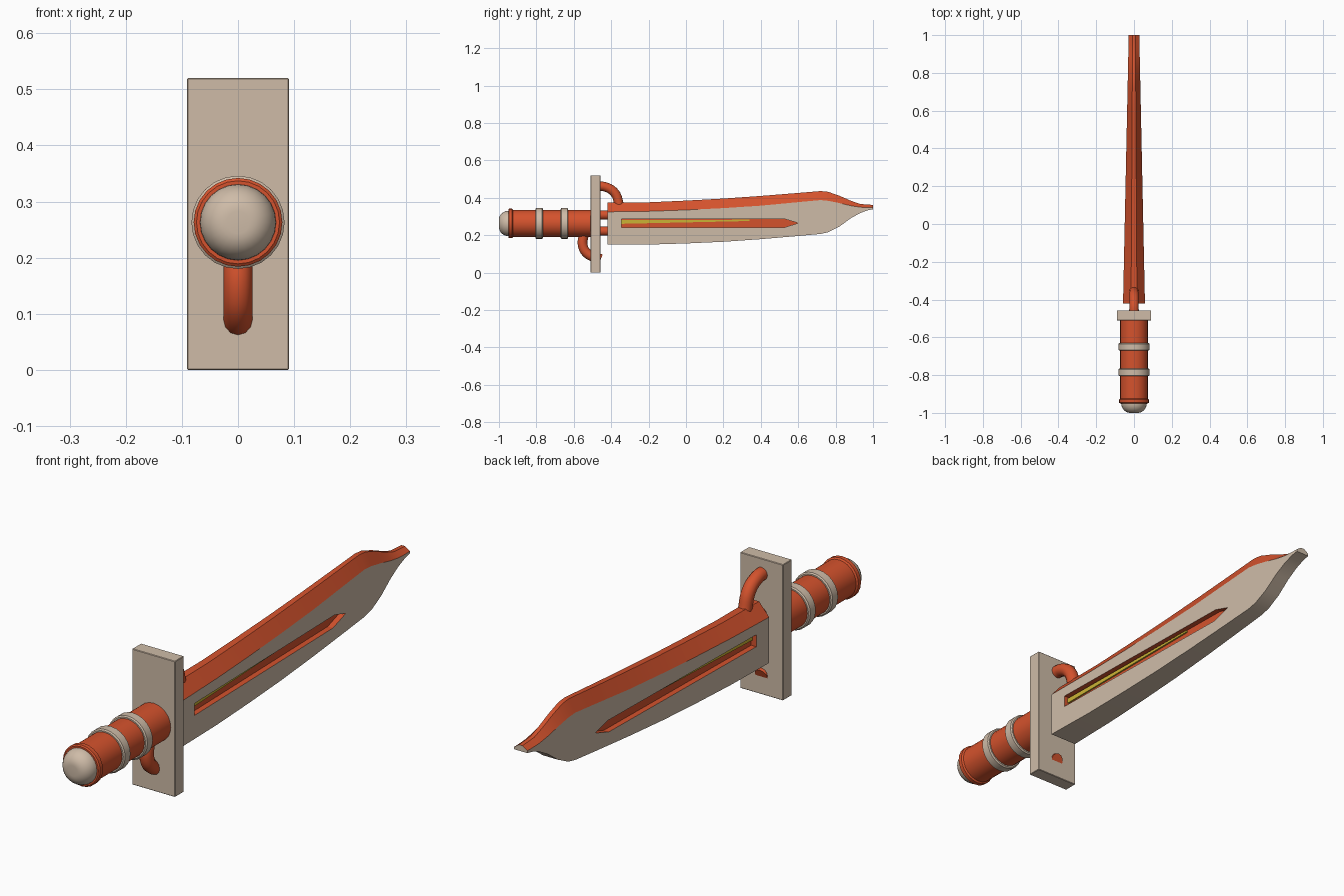
import bpy, bmesh, math

if "Cube" in bpy.data.objects:
    bpy.data.objects.remove(bpy.data.objects["Cube"])


def material(name, rgb):
    m = bpy.data.materials.new(name)
    m.diffuse_color = (*rgb, 1)
    m.use_nodes = True
    m.node_tree.nodes["Principled BSDF"].inputs["Base Color"].default_value = m.diffuse_color
    return m


CREAM = material("cream", (0.62, 0.50, 0.39))
ORANGE = material("burnt orange", (0.66, 0.085, 0.026))
YELLOW = material("yellow", (0.60, 0.45, 0.035))
AXIS_Z = 0.263


def finish(name, bm, mats, angle=None):
    bmesh.ops.recalc_face_normals(bm, faces=bm.faces)
    me = bpy.data.meshes.new(name)
    bm.to_mesh(me)
    bm.free()
    ob = bpy.data.objects.new(name, me)
    bpy.context.collection.objects.link(ob)
    for m in mats:
        me.materials.append(m)
    bpy.ops.object.select_all(action='DESELECT')
    ob.select_set(True)
    bpy.context.view_layer.objects.active = ob
    if angle:
        bpy.ops.object.shade_smooth_by_angle(angle=math.radians(angle))
    return ob


def loft(bm, rings, index=0):
    """Skin a list of equally long point rings and cap both ends."""
    rows = [[bm.verts.new(p) for p in r] for r in rings]
    n = len(rows[0])
    faces = [bm.faces.new((a[i], a[(i + 1) % n], b[(i + 1) % n], b[i]))
             for a, b in zip(rows, rows[1:]) for i in range(n)]
    faces += [bm.faces.new(rows[0]), bm.faces.new(rows[-1])]
    for f in faces:
        f.material_index = index
    return faces


def lathe(name, profile, mat, sides=24):
    """Revolve (y, radius) points about the grip axis."""
    bm = bmesh.new()
    loft(bm, [[(r * math.cos(2 * math.pi * i / sides), y,
                AXIS_Z + r * math.sin(2 * math.pi * i / sides)) for i in range(sides)]
              for y, r in profile])
    return finish(name, bm, [mat], 35)


def tube(name, pts, radius):
    """Round bar along smooth (y, z) points."""
    cu = bpy.data.curves.new(name, 'CURVE')
    cu.dimensions = '3D'
    cu.bevel_depth, cu.bevel_resolution, cu.use_fill_caps = radius, 4, True
    sp = cu.splines.new('BEZIER')
    sp.bezier_points.add(len(pts) - 1)
    for bp, (y, z) in zip(sp.bezier_points, pts):
        bp.co = (0, y, z)
        bp.handle_left_type = bp.handle_right_type = 'AUTO'
    sp.resolution_u = 6
    ob = bpy.data.objects.new(name, cu)
    bpy.context.collection.objects.link(ob)
    cu.materials.append(ORANGE)
    return ob


def half_width(y):
    return 0.058 - 0.030 * (y + 0.42) / 1.42


# Grip, bands, end ring and rounded pommel
lathe("grip", [(-0.93, 0.073), (-0.50, 0.073)], ORANGE)
lathe("end_ring", [(-0.95, 0.074), (-0.946, 0.079), (-0.93, 0.079), (-0.925, 0.073)], ORANGE)
for i, y in enumerate((-0.785, -0.65)):
    lathe(f"grip_band_{i + 1}", [(y - 0.02, 0.078), (y - 0.016, 0.083),
                                 (y + 0.016, 0.083), (y + 0.02, 0.078)], CREAM)
lathe("pommel", [(-1 + 0.053 * (1 - math.cos(a)), max(0.001, 0.020 + 0.048 * math.sin(a)))
                 for a in [k * math.pi / 16 for k in range(9)]] + [(-0.93, 0.068)], CREAM)

# Rectangular guard
bm = bmesh.new()
loft(bm, [[(sx * 0.091, y, 0.26 + sz * 0.26) for sx, sz in ((-1, -1), (1, -1), (1, 1), (-1, 1))]
          for y in (-0.511, -0.457)])
bmesh.ops.bevel(bm, geom=bm.edges[:], offset=0.002, segments=1, affect='EDGES')
finish("guard", bm, [CREAM])

# Hooked bars and short connecting rods
tube("lower_hook", [(-0.545, 0.21), (-0.552, 0.145), (-0.525, 0.10), (-0.455, 0.073)], 0.026)
tube("upper_hook", [(-0.47, 0.462), (-0.43, 0.458), (-0.38, 0.425), (-0.356, 0.36)], 0.025)
for i, z in enumerate((0.308, 0.222)):
    tube(f"connecting_rod_{i + 1}", [(-0.47, z), (-0.40, z)], 0.024)

# Blade: stations of y, bottom, shoulder, ridge heights
stations = [(-0.42, 0.150, 0.325, 0.374), (-0.2, 0.150, 0.328, 0.376),
            (0.0, 0.156, 0.335, 0.385), (0.2, 0.165, 0.345, 0.396),
            (0.4, 0.179, 0.358, 0.410), (0.6, 0.196, 0.377, 0.426),
            (0.72, 0.207, 0.388, 0.436), (0.76, 0.216, 0.384, 0.432),
            (0.82, 0.246, 0.372, 0.411), (0.88, 0.290, 0.358, 0.385),
            (0.93, 0.318, 0.350, 0.367), (0.97, 0.333, 0.348, 0.364),
            (1.0, 0.339, 0.348, 0.362)]
bm = bmesh.new()
rings = []
for y, lo, mid, top in stations:
    w = half_width(y)
    r = w * 0.27
    rings.append([(w, y, lo), (w, y, mid), (r, y, top), (-r, y, top), (-w, y, mid), (-w, y, lo)])
for k, f in enumerate(loft(bm, rings)[:-2]):
    f.material_index = 1 if k % 6 in (1, 2, 3) else 0
blade = finish("blade", bm, [CREAM, ORANGE], 20)

# Recessed groove on both sides, lined in orange
outline = [(-0.345, 0.240), (0.52, 0.240), (0.60, 0.265), (0.53, 0.286), (-0.345, 0.286)]
bm = bmesh.new()
for s in (-1, 1):
    loft(bm, [[(s * (half_width(y) - 0.022), y, z) for y, z in outline],
              [(s * 0.1, y, z) for y, z in outline]], 1)
cutter = finish("groove_cutter", bm, [CREAM, ORANGE])
cutter.hide_render = True
mod = blade.modifiers.new("groove", 'BOOLEAN')
mod.operation, mod.solver, mod.object = 'DIFFERENCE', 'EXACT', cutter
bpy.context.view_layer.objects.active = blade
bpy.ops.object.modifier_apply(modifier=mod.name)
bpy.data.objects.remove(cutter)

# Tapering yellow inlay on each groove floor
strip = [(-0.345, 0.261), (0.34, 0.276), (0.34, 0.283), (-0.345, 0.281)]
bm = bmesh.new()
for s in (-1, 1):
    loft(bm, [[(s * (half_width(y) - d), y, z) for y, z in strip] for d in (0.024, 0.016)])
finish("groove_inlay", bm, [YELLOW])
